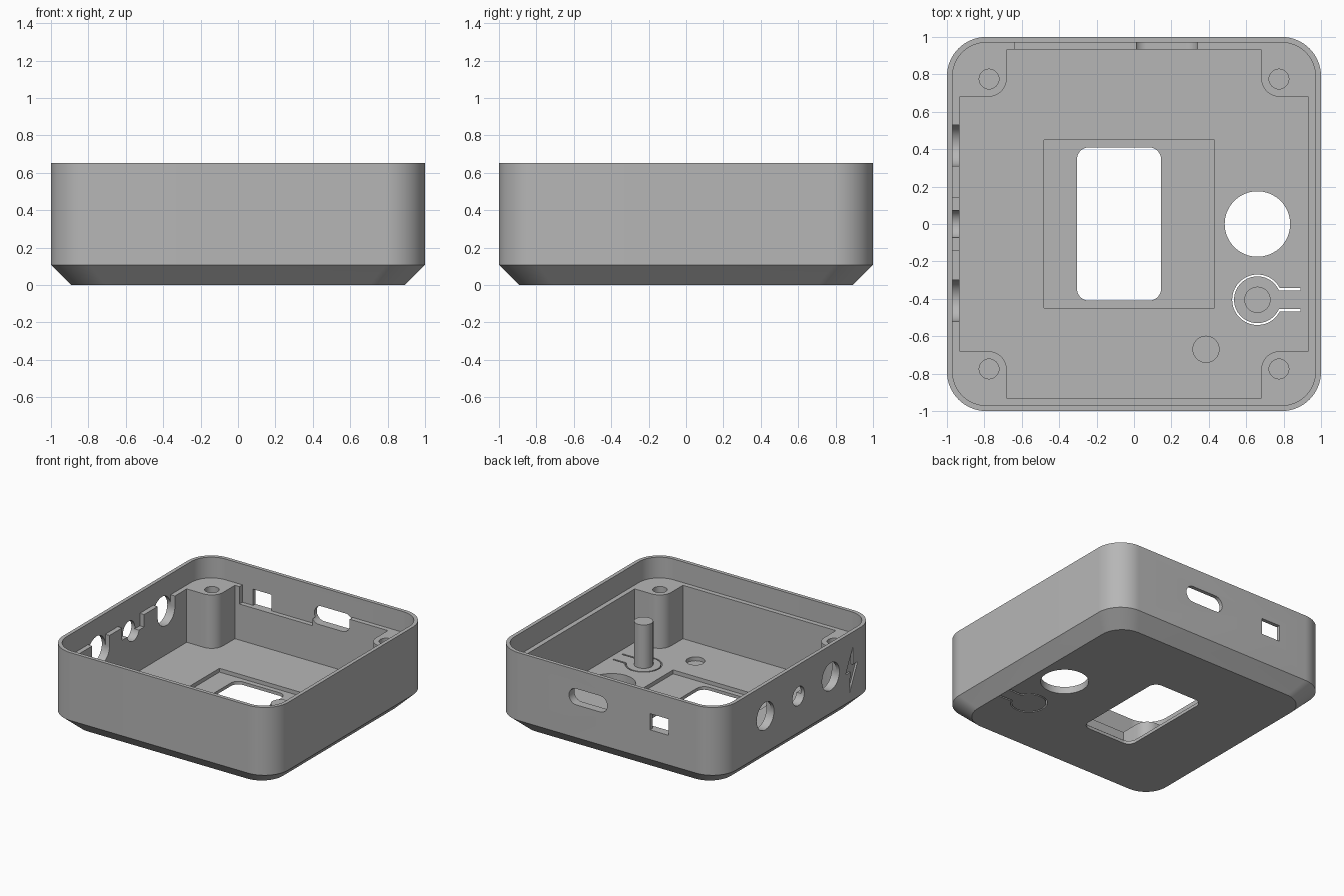
import bpy, bmesh, math
from mathutils import Vector

cube = bpy.data.objects.get("Cube")
if cube:
    bpy.data.objects.remove(cube, do_unlink=True)

grey = bpy.data.materials.new("matte_grey")
grey.use_nodes = True
colour = (0.47, 0.47, 0.47, 1)
grey.diffuse_color = colour
grey.node_tree.nodes["Principled BSDF"].inputs["Base Color"].default_value = colour

HEIGHT, CHAMFER, FLOOR, LEDGE = 0.652, 0.107, 0.056, 0.485
WALL, LIP = 0.932, 0.97


def loft(name, rings):
    """Closed solid through matching rings of 3D points."""
    bm = bmesh.new()
    loops = [[bm.verts.new(p) for p in ring] for ring in rings]
    for a, b in zip(loops, loops[1:]):
        for i in range(len(a)):
            j = (i + 1) % len(a)
            bm.faces.new((a[i], a[j], b[j], b[i]))
    bm.faces.new(loops[0])
    bm.faces.new(loops[-1])
    bmesh.ops.recalc_face_normals(bm, faces=bm.faces)
    mesh = bpy.data.meshes.new(name)
    bm.to_mesh(mesh)
    bm.free()
    mesh.materials.append(grey)
    obj = bpy.data.objects.new(name, mesh)
    bpy.context.collection.objects.link(obj)
    return obj


def prism(name, outline, lo, hi, axis="z"):
    place = {"x": lambda u, v, w: (w, u, v),
             "y": lambda u, v, w: (u, w, v),
             "z": lambda u, v, w: (u, v, w)}[axis]
    return loft(name, [[place(u, v, w) for u, v in outline] for w in (lo, hi)])


def arc(cx, cy, r, start, end, steps):
    angles = [math.radians(start + (end - start) * i / steps) for i in range(steps + 1)]
    return [(cx + r * math.cos(a), cy + r * math.sin(a)) for a in angles]


def circle(cx, cy, r, steps=48):
    return arc(cx, cy, r, 0, 360, steps)[:-1]


def rect(x0, x1, y0, y1):
    return [(x0, y0), (x1, y0), (x1, y1), (x0, y1)]


def rounded(x0, x1, y0, y1, r, steps=12):
    return (arc(x1 - r, y1 - r, r, 0, 90, steps) + arc(x0 + r, y1 - r, r, 90, 180, steps)
            + arc(x0 + r, y0 + r, r, 180, 270, steps) + arc(x1 - r, y0 + r, r, 270, 360, steps))


# Outer case with a chamfered base
outline = rounded(-1, 1, -1, 1, 0.21, 16)
rings = [[(x * s, y * s, z) for x, y in outline]
         for s, z in ((1 - CHAMFER, 0), (1, CHAMFER), (1, HEIGHT))]
case = loft("case_shell", rings)

cutters = []


def cut(outline, lo, hi, axis="z"):
    cutters.append(prism("cutter", outline, lo, hi, axis))


# Cavity: thin lip above the ledge, cross-shaped well between corner posts below
cut(rounded(-LIP, LIP, -LIP, LIP, 0.18, 16), LEDGE, 0.8)
well = []
corner = [(WALL, 0.68)] + arc(0.78, 0.78, 0.1, 270, 180, 10) + [(0.68, WALL)]
for turn in range(4):
    for x, y in corner:
        for _ in range(turn):
            x, y = -y, x
        well.append((x, y))
cut(well, FLOOR, 0.6)

# Screw holes in the corner posts
for x in (-0.775, 0.775):
    for y in (-0.775, 0.775):
        cut(circle(x, y, 0.053, 32), 0.2, 0.6)

# Floor: screen recess and window, round opening, small round pocket
cut(rect(-0.48, 0.43, -0.45, 0.45), 0.025, 0.3)
cut(rounded(-0.305, 0.145, -0.41, 0.41, 0.065), -0.1, 0.3)
cut(circle(0.66, 0, 0.175, 64), -0.1, 0.3)
cut(circle(0.385, -0.67, 0.07, 32), 0.025, 0.3)

# Keyhole slit that frees the flexing button
bx, by = 0.66, -0.405
outer, inner = 27.5, 23.5
slit = arc(bx, by, 0.135, outer, 360 - outer, 48)
slit += [(0.89, slit[-1][1])]
back = arc(bx, by, 0.125, 360 - inner, inner, 48)
slit += [(0.89, back[0][1])] + back + [(0.89, back[-1][1]), (0.89, slit[0][1])]
cut(slit, -0.1, 0.3)

# Right wall: round ports, open-topped through the inner layer
for y, r in ((0.42, 0.11), (0, 0.075), (-0.41, 0.11)):
    cut(circle(y, 0.4, r), -1.1, -0.85, "x")
for y0, y1, z in ((0.31, 0.53, 0.4), (-0.14, 0.14, 0.385), (-0.52, -0.3, 0.4)):
    cut(rect(y0, y1, z, 0.6), -LIP, -0.9, "x")

# Shallow zigzag recess beside the ports
zigzag = [(-0.69, 0.53), (-0.6, 0.34), (-0.66, 0.34),
          (-0.65, 0.18), (-0.75, 0.39), (-0.69, 0.39)]
cut(zigzag, -1.1, -0.985, "x")

# Back wall: long slot, square port and the inner-layer notches
cut(rounded(0, 0.34, 0.37, 0.5, 0.0649), 0.85, 1.1, "y")
cut(rect(0, 0.34, 0.435, 0.6), 0.9, LIP, "y")
cut(rect(-0.545, -0.38, 0.345, 0.475), 0.85, 1.1, "y")
cut(rect(-0.64, 0.01, 0.345, 0.6), 0.9, LIP, "y")

# Apply every cut, then discard the cutters
for c in cutters:
    c.hide_render = True
    mod = case.modifiers.new("cut", "BOOLEAN")
    mod.operation, mod.solver, mod.object = "DIFFERENCE", "EXACT", c
bpy.context.view_layer.update()
graph = bpy.context.evaluated_depsgraph_get()
mesh = bpy.data.meshes.new_from_object(case.evaluated_get(graph))
case.modifiers.clear()
case.data = mesh
for c in cutters:
    bpy.data.objects.remove(c, do_unlink=True)

# Button stem
stem = prism("button_stem", circle(bx, by, 0.07, 40), 0.03, 0.405)

for obj in (case, stem):
    bpy.ops.object.select_all(action="DESELECT")
    obj.select_set(True)
    bpy.context.view_layer.objects.active = obj
    bpy.ops.object.shade_smooth_by_angle(angle=math.radians(30))
